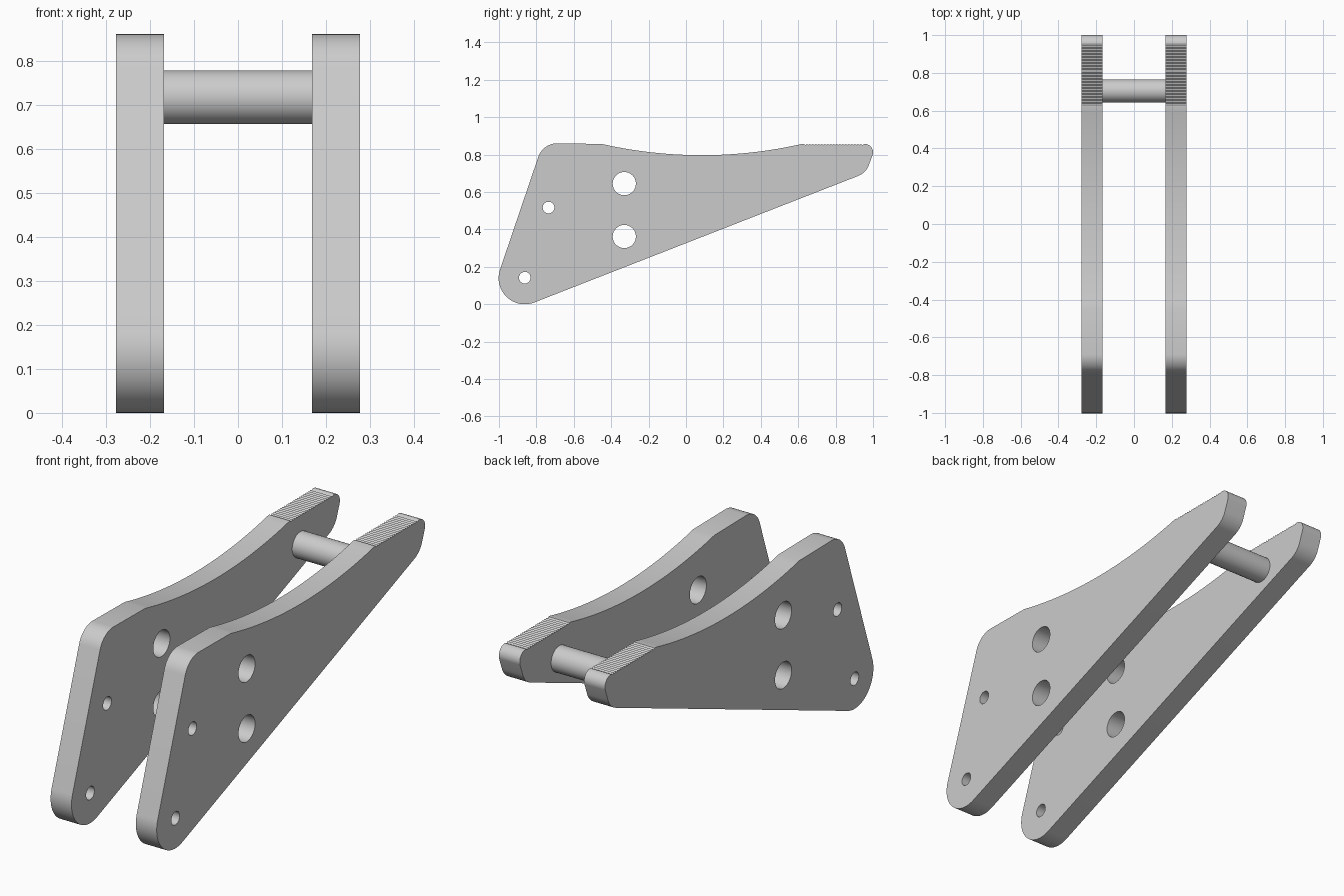
import bpy, bmesh
from math import radians, sin, cos, pi

if "Cube" in bpy.data.objects:
    bpy.data.objects.remove(bpy.data.objects["Cube"])

grey = bpy.data.materials.new("plain grey")
grey.use_nodes = True
grey.diffuse_color = (0.6, 0.6, 0.6, 1)
grey.node_tree.nodes["Principled BSDF"].inputs["Base Color"].default_value = (0.6, 0.6, 0.6, 1)

INNER, OUTER = 0.168, 0.277
TOP = 0.857


def arc(cy, cz, r, start, end, steps):
    """Points on a circular arc in the side plane, angles in degrees."""
    angles = [radians(start + (end - start) * i / steps) for i in range(steps + 1)]
    return [(cy + r * cos(a), cz + r * sin(a)) for a in angles]


def circle(cy, cz, r):
    return arc(cy, cz, r, 0, 360, 40)[:-1]


def finish(obj):
    obj.data.materials.clear()
    obj.data.materials.append(grey)
    bpy.ops.object.select_all(action="DESELECT")
    obj.select_set(True)
    bpy.context.view_layer.objects.active = obj
    bpy.ops.object.shade_smooth_by_angle(angle=radians(20))


# Side outline: round foot, nose, fine gripping teeth, saddle, upper shoulder
teeth = 20
pitch = (0.95 - 0.63) / teeth
outline = arc(-0.862, 0.14, 0.14, 161.5, 291.3, 28)
outline += arc(0.884, 0.779, 0.1, -68.7, -18, 10)
outline += arc(0.955, 0.812, 0.045, -18, 90, 14)
for i in range(teeth):
    y = 0.95 - i * pitch
    outline += [(y - pitch / 2, TOP - 0.006), (y - pitch, TOP)]
outline += arc(0.085, 3.212, 2.415, 282.8, 257.2, 32)
outline += arc(-0.69, 0.755, 0.105, 90, 161.5, 14)

# Two large and two small through holes
holes = [circle(-0.33, 0.645, 0.062), circle(-0.33, 0.362, 0.062),
         circle(-0.735, 0.517, 0.031), circle(-0.862, 0.142, 0.031)]


def side_plate(name, x):
    curve = bpy.data.curves.new(name, "CURVE")
    curve.dimensions = "2D"
    curve.fill_mode = "BOTH"
    curve.extrude = (OUTER - INNER) / 2
    for loop in [outline] + holes:
        spline = curve.splines.new("POLY")
        spline.points.add(len(loop) - 1)
        for point, (y, z) in zip(spline.points, loop):
            point.co = (y, z, 0, 1)
        spline.use_cyclic_u = True
    obj = bpy.data.objects.new(name, curve)
    bpy.context.collection.objects.link(obj)
    obj.rotation_euler = (pi / 2, 0, pi / 2)
    obj.location.x = x
    bpy.ops.object.select_all(action="DESELECT")
    obj.select_set(True)
    bpy.context.view_layer.objects.active = obj
    bpy.ops.object.convert(target="MESH")
    obj = bpy.context.view_layer.objects.active
    # Weld caps to walls
    bm = bmesh.new()
    bm.from_mesh(obj.data)
    bmesh.ops.remove_doubles(bm, verts=bm.verts, dist=0.0001)
    bmesh.ops.recalc_face_normals(bm, faces=bm.faces)
    bm.to_mesh(obj.data)
    bm.free()
    finish(obj)


for name, side in (("left_plate", 1), ("right_plate", -1)):
    side_plate(name, side * (INNER + OUTER) / 2)

# Cross rod joining the plates
bpy.ops.mesh.primitive_cylinder_add(vertices=48, radius=0.061, depth=2 * INNER,
                                    location=(0, 0.705, 0.717), rotation=(0, pi / 2, 0))
rod = bpy.context.object
rod.name = "cross_rod"
finish(rod)
